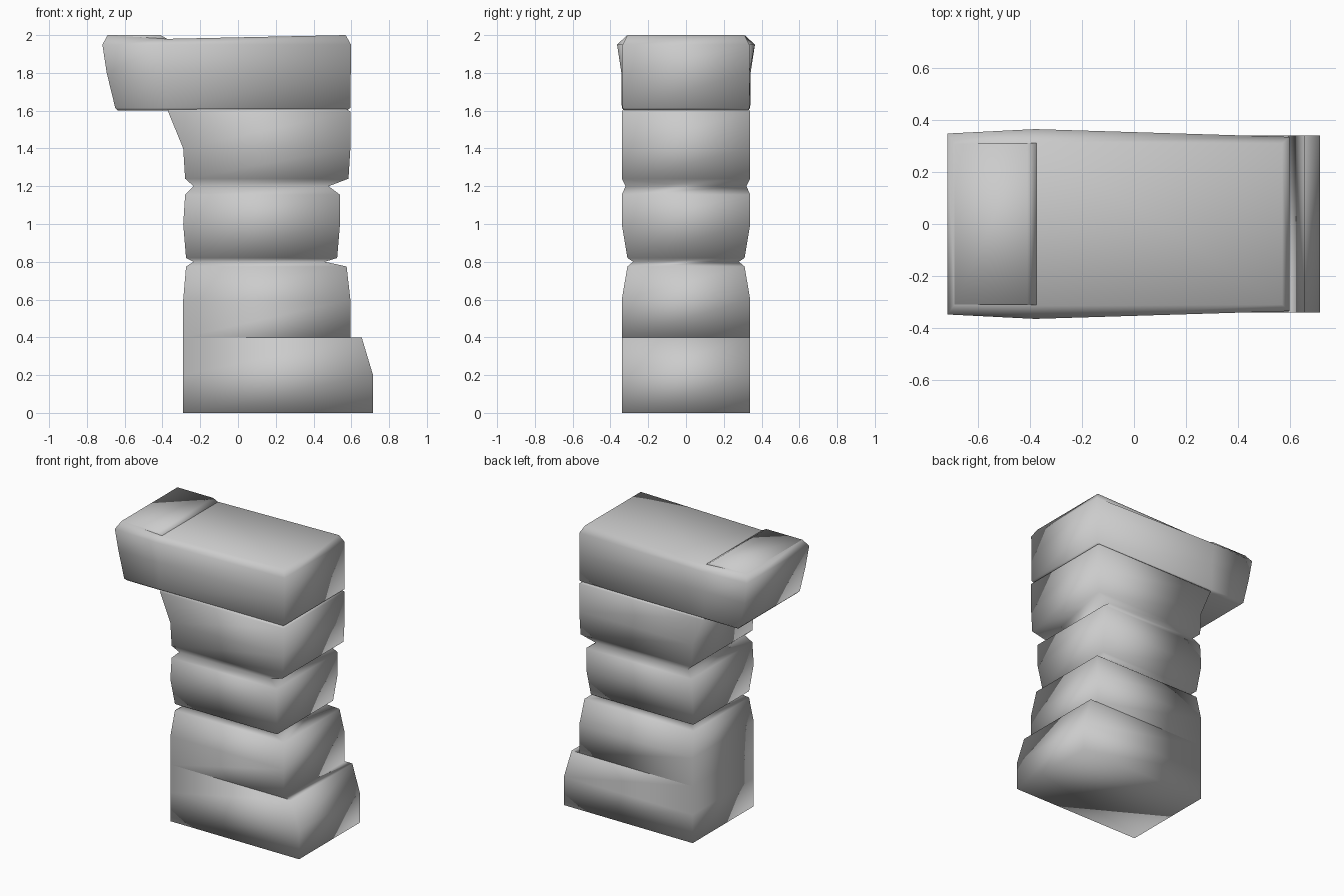
import bpy
import bmesh

if "Cube" in bpy.data.objects:
    bpy.data.objects.remove(bpy.data.objects["Cube"], do_unlink=True)

grey = bpy.data.materials.new("plain grey")
grey.use_nodes = True
COLOUR = (0.6, 0.6, 0.6, 1)
grey.diffuse_color = COLOUR
grey.node_tree.nodes["Principled BSDF"].inputs["Base Color"].default_value = COLOUR


def loft(name, rings):
    """Skin a stack of point loops, cap both ends and shade it smooth."""
    bm = bmesh.new()
    loops = [[bm.verts.new(p) for p in ring] for ring in rings]
    for low, high in zip(loops, loops[1:]):
        for i in range(len(low)):
            j = (i + 1) % len(low)
            bm.faces.new((low[i], low[j], high[j], high[i]))
    caps = [bm.faces.new(loops[0][::-1]), bm.faces.new(loops[-1])]
    bmesh.ops.triangulate(bm, faces=[f for f in caps if len(f.verts) > 4])
    bmesh.ops.recalc_face_normals(bm, faces=bm.faces)
    for f in bm.faces:
        f.smooth = True
    mesh = bpy.data.meshes.new(name)
    bm.to_mesh(mesh)
    bm.free()
    mesh.materials.append(grey)
    obj = bpy.data.objects.new(name, mesh)
    bpy.context.collection.objects.link(obj)
    return obj


def box_ring(z, left, right, half):
    return [(left, -half, z), (right, -half, z), (right, half, z), (left, half, z)]


# Column: toe step at the base, then bulging bands split by pinched grooves
column = [
    (0, -.29, .715, .34), (.2, -.29, .715, .34), (.4, -.29, .655, .34),
    (.4, -.29, .595, .34), (.6, -.29, .595, .34), (.775, -.275, .575, .31),
    (.8, -.235, .46, .28), (.82, -.275, .525, .31), (1, -.29, .54, .34),
    (1.155, -.28, .54, .34), (1.2, -.235, .48, .32), (1.24, -.28, .585, .34),
    (1.4, -.29, .595, .34), (1.595, -.37, .595, .34), (1.61, -.37, .57, .33),
]
loft("banded_column", [box_ring(*r) for r in column])


def head_ring(z, left, right, end, mid, fold=-.38, dip=0):
    """Six point loop whose sides flare at the fold line."""
    side = [(left, end, z), (fold, mid, z - dip), (right, .335 if end > .33 else end, z)]
    return [(x, -y, h) for x, y, h in side] + side[::-1]


# Overhanging head with a flared fold, a shallow top dip and bevelled rim
loft("overhanging_head", [
    head_ring(1.6, -.635, .575, .325, .325),
    head_ring(1.615, -.65, .595, .34, .34),
    head_ring(1.8, -.695, .597, .34, .342),
    head_ring(1.95, -.718, .598, .348, .365),
    head_ring(2, -.69, .57, .31, .315, dip=.02),
])

# Raised slab at the overhanging end of the top
loft("raised_top_slab", [
    box_ring(1.95, -.7, -.38, .31),
    box_ring(1.98, -.695, -.375, .312),
    box_ring(2, -.69, -.41, .31),
])
